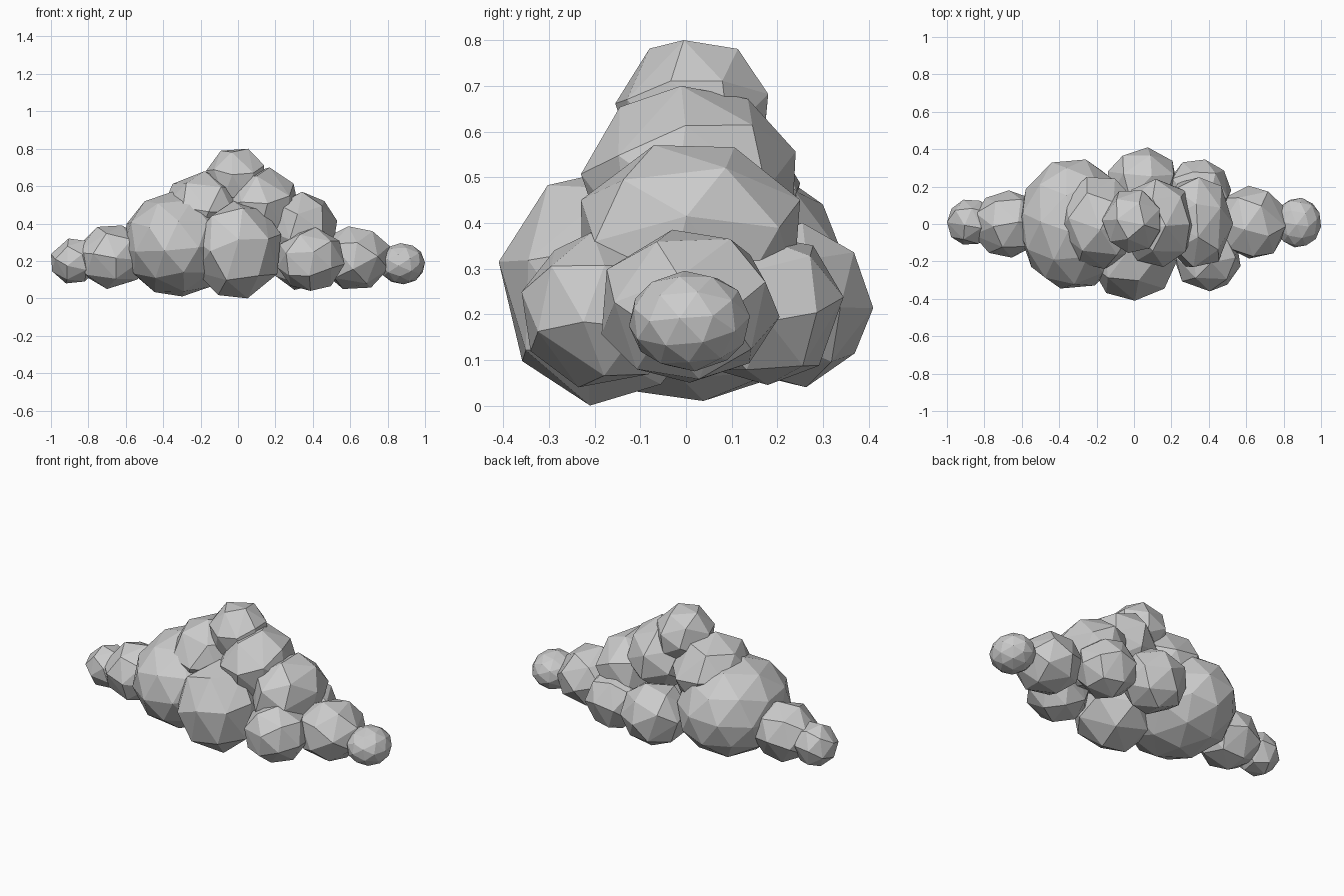
import bpy, bmesh, math, random
from mathutils import Euler, Vector

if "Cube" in bpy.data.objects:
    bpy.data.objects.remove(bpy.data.objects["Cube"])

random.seed(3)
TAU = 2 * math.pi


def ball_points(count):
    """Evenly spread points on a unit sphere"""
    pts = []
    for i in range(count):
        z = 1 - (2 * i + 1) / count
        r = math.sqrt(1 - z * z)
        a = i * math.pi * (3 - math.sqrt(5))
        pts.append(Vector((r * math.cos(a), r * math.sin(a), z)))
    return pts


def fit(points):
    """Stretch points so they fill -1..1 on each axis"""
    out = [p.copy() for p in points]
    for i in range(3):
        lo, hi = min(p[i] for p in out), max(p[i] for p in out)
        for p in out:
            p[i] = 2 * (p[i] - lo) / (hi - lo) - 1
    return out


def puff(name, xr, yr, zr, front=(), right=(), top=(), count=23, fine=False):
    """Faceted ball in the given ranges, turned so corners fall near the hints"""
    ranges = (xr, yr, zr)
    mid = Vector([(a + b) / 2 for a, b in ranges])
    half = Vector([(b - a) / 2 for a, b in ranges])
    bm = bmesh.new()
    if fine:
        bmesh.ops.create_icosphere(bm, subdivisions=2, radius=1)
        points = [v.co.copy() for v in bm.verts]
        bm.clear()
    else:
        points = ball_points(count)
    # Hints from each side, lifted onto the ball
    goals = []
    for hints, u, v, w, side in ((front, 0, 2, 1, -1), (right, 1, 2, 0, 1), (top, 0, 1, 2, 1)):
        for a, b in hints:
            g = Vector((0, 0, 0))
            g[u], g[v] = (a - mid[u]) / half[u], (b - mid[v]) / half[v]
            g[w] = side * math.sqrt(max(0, 1 - g[u] ** 2 - g[v] ** 2))
            goals.append(g)
    best, best_cost = None, 1e9
    for _ in range(500 if goals else 1):
        turn = Euler([random.uniform(0, TAU) for _ in range(3)]).to_matrix()
        trial = fit([turn @ p for p in points])
        cost = sum(min((p - g).length_squared for p in trial) for g in goals)
        if cost < best_cost:
            best, best_cost = trial, cost
    for p in best:
        bm.verts.new(mid + p * half)
    bmesh.ops.convex_hull(bm, input=bm.verts[:])
    bmesh.ops.recalc_face_normals(bm, faces=bm.faces[:])
    mesh = bpy.data.meshes.new(name)
    bm.to_mesh(mesh)
    bm.free()
    bpy.context.collection.objects.link(bpy.data.objects.new(name, mesh))


# Left tail
puff("puff_left_tip", (-1, -.75), (-.11, .13), (.08, .32),
     front=[(-1, .26), (-1, .15), (-.94, .31), (-.83, .31), (-.92, .08)],
     top=[(-.92, .13), (-1, 0), (-.9, -.11)])
puff("puff_left", (-.86, -.48), (-.18, .18), (.05, .39),
     front=[(-.78, .37), (-.66, .39), (-.69, .04), (-.85, .2)],
     top=[(-.83, .15), (-.68, .18)])
# Main body
puff("puff_big_left", (-.62, -.03), (-.345, .345), (.01, .57), fine=True,
     front=[(-.6, .4), (-.48, .54), (-.39, .57), (-.31, .01), (-.58, .16)],
     right=[(.32, .43), (.335, .33)],
     top=[(-.42, .345), (-.2, .345), (-.59, .2), (-.62, -.05), (-.42, -.33), (-.2, -.34)])
puff("puff_front", (-.24, .23), (-.41, .05), (0, .52),
     front=[(-.22, .11), (-.16, .42), (.01, .51), (.14, .5), (.23, .32), (.09, .01), (-.14, .01)],
     right=[(-.33, .5), (-.39, .35), (-.41, .19), (-.35, .12), (-.19, 0)])
puff("puff_back", (-.14, .23), (.04, .41), (.04, .4),
     right=[(.405, .225)], top=[(-.08, .34), (.04, .41), (.21, .33)])
# Upper heap
puff("puff_top", (-.17, .14), (-.155, .18), (.47, .8),
     front=[(-.12, .79), (-.06, .8), (.06, .8), (.14, .7), (-.17, .73)],
     right=[(-.11, .785), (.02, .795), (.09, .76), (.16, .68)])
puff("puff_upper_left", (-.4, .02), (-.24, .25), (.27, .68),
     front=[(-.39, .58), (-.23, .67), (-.14, .67)],
     top=[(-.38, .15), (-.39, -.05), (-.31, -.2), (-.2, .25)])
puff("puff_upper_right", (-.07, .33), (-.23, .24), (.28, .7),
     front=[(.14, .7), (.23, .7), (.32, .58)],
     right=[(-.16, .68), (0, .7), (.14, .66), (.23, .55), (-.22, .48)])
puff("puff_right_shoulder", (.15, .53), (-.23, .25), (.17, .57),
     front=[(.34, .555), (.44, .51), (.53, .29)],
     right=[(-.03, .565), (.14, .545), (-.11, .545)])
# Right side and tail
puff("puff_front_right", (.21, .57), (-.36, -.02), (.04, .38),
     front=[(.24, .31), (.39, .38), (.53, .33), (.56, .18), (.45, .04)],
     right=[(-.36, .28), (-.35, .11), (-.2, .375)])
puff("puff_back_right", (.17, .52), (0, .345), (.045, .375),
     right=[(.165, .37), (.32, .36), (.34, .23), (.3, .06)],
     top=[(.29, .345), (.5, .25), (.52, .17)])
puff("puff_right", (.44, .81), (-.185, .205), (.05, .385),
     front=[(.6, .38), (.71, .37), (.8, .31), (.75, .07), (.53, .04)],
     right=[(0, .385), (.12, .355), (.2, .23), (-.185, .27)],
     top=[(.59, .205), (.8, .08)])
puff("puff_right_tip", (.755, 1), (-.125, .14), (.075, .295), fine=True)
